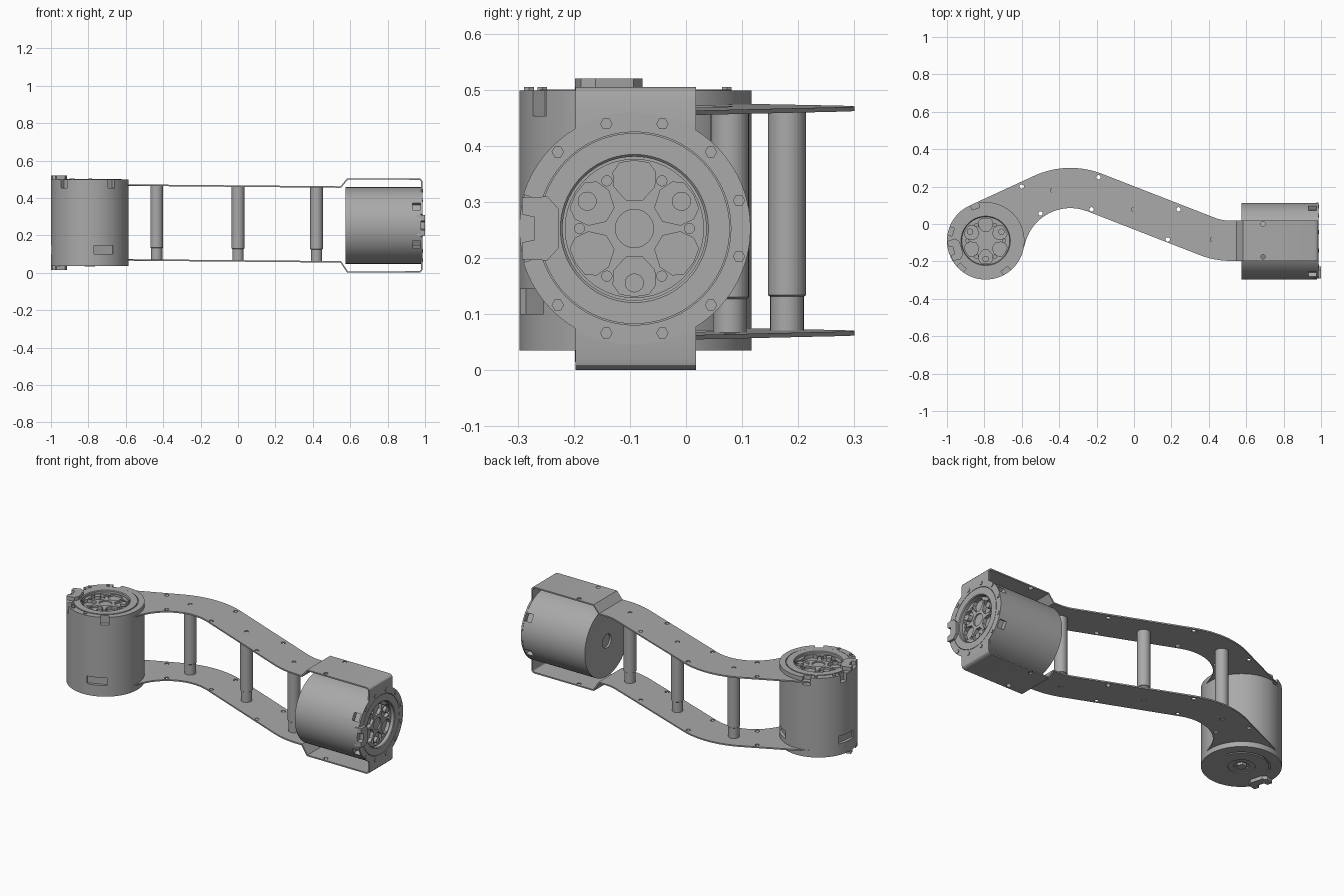
import bpy, bmesh, math
from mathutils import Matrix, Vector

if "Cube" in bpy.data.objects:
    bpy.data.objects.remove(bpy.data.objects["Cube"], do_unlink=True)

GREY = (0.40, 0.40, 0.40, 1)
mat = bpy.data.materials.new("machined_grey")
mat.use_nodes = True
mat.diffuse_color = GREY
mat.node_tree.nodes["Principled BSDF"].inputs["Base Color"].default_value = GREY
parts = []


def finish(name, bm, matrix=Matrix()):
    bmesh.ops.recalc_face_normals(bm, faces=bm.faces)
    bm.transform(matrix)
    mesh = bpy.data.meshes.new(name)
    bm.to_mesh(mesh)
    bm.free()
    mesh.materials.append(mat)
    ob = bpy.data.objects.new(name, mesh)
    bpy.context.collection.objects.link(ob)
    parts.append(ob)
    return ob


def prisms(name, items, matrix=Matrix()):
    """Join extruded outlines, each given as (points, z0, z1)."""
    bm = bmesh.new()
    for pts, z0, z1 in items:
        face = bm.faces.new([bm.verts.new((x, y, z0)) for x, y in pts])
        ext = bmesh.ops.extrude_face_region(bm, geom=[face])
        verts = [v for v in ext["geom"] if isinstance(v, bmesh.types.BMVert)]
        bmesh.ops.translate(bm, verts=verts, vec=(0, 0, z1 - z0))
    return finish(name, bm, matrix)


def lathe(name, profile, matrix, steps=72):
    bm = bmesh.new()
    verts = [bm.verts.new((r, 0, z)) for r, z in profile]
    edges = [bm.edges.new(pair) for pair in zip(verts, verts[1:])]
    bmesh.ops.spin(bm, geom=verts + edges, axis=(0, 0, 1), cent=(0, 0, 0),
                   angle=math.tau, steps=steps)
    bmesh.ops.remove_doubles(bm, verts=bm.verts, dist=1e-5)
    return finish(name, bm, matrix)


def cut(target, cutter):
    mod = target.modifiers.new("cut", "BOOLEAN")
    mod.operation, mod.solver, mod.object = "DIFFERENCE", "EXACT", cutter
    bpy.context.view_layer.objects.active = target
    bpy.ops.object.modifier_apply(modifier="cut")
    parts.remove(cutter)
    bpy.data.objects.remove(cutter, do_unlink=True)


def polar(r, deg):
    return r * math.cos(math.radians(deg)), r * math.sin(math.radians(deg))


def arc(cx, cy, r, a0, a1, n=16):
    return [(cx + polar(r, a0 + (a1 - a0) * i / n)[0],
             cy + polar(r, a0 + (a1 - a0) * i / n)[1]) for i in range(n + 1)]


def circle(cx, cy, r, n=16):
    return arc(cx, cy, r, 0, 360, n)[:-1]


def turned(pts, deg):
    c, s = polar(1, deg)
    return [(x * c - y * s, x * s + y * c) for x, y in pts]


def box(x0, x1, half):
    return [(x0, -half), (x1, -half), (x1, half), (x0, half)]


def actuator(name, M, R, z0, top, ring_top, slots, plug, low_slots):
    floor = top - 0.012
    # Turned housing with raised ring and recessed rotor face
    body = lathe(name + "_housing", [
        (0, z0 + 0.012), (0.04, z0 + 0.012), (0.04, z0), (R, z0), (R, top),
        (0.174, top), (0.174, top - 0.006), (0.170, top - 0.006),
        (0.170, ring_top), (0.132, ring_top), (0.128, ring_top - 0.004),
        (0.128, floor - 0.006), (0.124, floor - 0.006), (0.124, floor),
        (0, floor)], M)
    # Rotor pockets, screw holes and centre bore
    pocket = [(0.05, -0.014), (0.074, -0.036), (0.1, -0.038), (0.117, -0.026),
              (0.121, 0), (0.117, 0.026), (0.1, 0.038), (0.074, 0.036), (0.05, 0.014)]
    cuts = [(circle(0, 0, 0.034, 32), floor - 0.008, top + 0.05)]
    for k in range(6):
        cuts.append((turned(pocket, 30 + 60 * k), floor - 0.02, top + 0.05))
        cuts.append((circle(*polar(0.098, 60 * k), 0.009), floor - 0.01, top + 0.05))
    # Rim slots by the output face and windows low on the side
    for a in slots:
        cuts.append((turned(box(0.18, 0.25, 0.022), a), top - 0.045, top + 0.05))
    for a in low_slots:
        cuts.append((turned(box(0.188, 0.25, 0.055), a), z0 + 0.065, z0 + 0.11))
    cut(body, prisms("cutter", cuts, M))
    # Posts standing in every other pocket
    prisms(name + "_posts", [(circle(*polar(0.097, a), 0.017), floor - 0.025, floor + 0.004)
                             for a in (30, 150, 270)], M)
    # Cable plug with an open notch
    plug_shape = [(0.135, -0.035), (0.155, -0.057), (0.2, -0.055), (0.2, -0.025),
                  (0.178, -0.02), (0.178, 0.02), (0.2, 0.025), (0.2, 0.055),
                  (0.155, 0.057), (0.135, 0.035)]
    shape = turned(plug_shape, plug)
    prisms(name + "_plug", [(shape, top - 0.02, top + 0.022)], M)
    return shape


# Actuators: upright one on the left end, sideways one on the right end
M_A = Matrix.Translation((-0.793, -0.09, 0))
M_B = Matrix(((0, 0, 1, 0), (1, 0, 0, -0.092), (0, 1, 0, 0.2525), (0, 0, 0, 1)))
shape_a = actuator("upright_actuator", M_A, 0.207, 0.035, 0.498, 0.5,
                   (107, 165, 228, 304), 196, (-68, 52, 172))
actuator("side_actuator", M_B, 0.205, 0.575, 0.978, 0.986,
         (-150, -30, 30, 150), 180, ())
prisms("lower_plug", [(shape_a, 0.015, 0.06)], M_A)
rear = [(circle(0, 0, 0.07, 32), 0.02, 0.040)]
groove = arc(0, 0, 0.15, 20, 160) + arc(0, 0, 0.14, 160, 20)
cut(bpy.data.objects["upright_actuator_housing"],
    prisms("cutter", rear + [(groove, 0.02, 0.043)], M_A))
prisms("rear_nut", [(circle(0, 0, 0.028, 6), 0.033, 0.06)], M_A)

# Rim bolts
prisms("side_bolts", [(circle(*polar(0.193, 15 + 30 * k), 0.011, 6), 0.96, 0.990)
                      for k in range(12) if k not in (5, 6)], M_B)
prisms("upright_bolts", [(circle(*polar(0.19, a), 0.010, 6), 0.48, 0.505)
                         for a in (121, 151, 241, 271)], M_A)

# Curved arm plates, leaning slightly along their length
LEAN = -0.009
BEND = 68.7
outline = (arc(-0.34, -0.165, 0.465, 115, BEND) + arc(0.515, 0.25, 0.232, 180 + BEND, 270)
           + [(0.545, 0.018), (0.545, -0.197)]
           + arc(0.515, 0.25, 0.447, 270, 180 + BEND)
           + arc(-0.34, -0.165, 0.25, BEND, 170) + [(-0.793, -0.09), (-0.88, 0.098)])
pillars = [(-0.435, 0.18), (0, 0.078), (0.42, -0.083)]
holes = pillars + [(-0.6, 0.2), (-0.19, 0.25), (-0.5, 0.056), (-0.64, 0.024),
                   (-0.6, -0.07), (-0.227, 0.078), (0.238, 0.078), (0.18, -0.083)]
shear = Matrix()
shear[2][0] = LEAN
for side, z in (("upper", 0.463), ("lower", 0.063)):
    plate = prisms(side + "_arm_plate", [(outline, z - 0.004, z + 0.004)], shear)
    cut(plate, prisms("cutter", [(circle(x, y, 0.012), z - 0.03, z + 0.03)
                                 for x, y in holes], shear))

# Spacer pillars: thick upper length, thinner foot, screw in each end
for i, (x, y) in enumerate(pillars):
    lathe("spacer_pillar_%d" % (i + 1),
          [(0, 0.062), (0.009, 0.062), (0.009, 0.067), (0.030, 0.067), (0.030, 0.127),
           (0.034, 0.130), (0.034, 0.459), (0.009, 0.459), (0.009, 0.464), (0, 0.464)],
          Matrix.Translation((x, y, LEAN * x)), 32)

# Bent straps stepping out over the side actuator and down its face
for side, start, s in (("upper", 0.458, 1), ("lower", 0.058, -1)):
    mid = 0.2525
    path = [(0.535, start), (0.55, start)] + [
        (x, mid + s * h) for x, h in ((0.585, 0.2485), (0.966, 0.2485), (0.975, 0.246),
                                      (0.980, 0.241), (0.982, 0.233), (0.982, 0.172))]
    bm = bmesh.new()
    rows = [[bm.verts.new((x, y, z)) for y in (-0.197, 0.018)] for x, z in path]
    for a, b in zip(rows, rows[1:]):
        bm.faces.new((a[0], a[1], b[1], b[0]))
    strap = finish(side + "_strap", bm)
    mod = strap.modifiers.new("thickness", "SOLIDIFY")
    mod.thickness, mod.offset = 0.008, 0
    bpy.context.view_layer.objects.active = strap
    bpy.ops.object.modifier_apply(modifier="thickness")
    z = mid + s * 0.2485
    cut(strap, prisms("cutter", [(circle(0.69, y, 0.012), z - 0.03, z + 0.03)
                                 for y in (0, -0.175)]))

# Open mounting ring on the face, split at the plug
ring = arc(0, 0, 0.207, -163, 163, 60) + arc(0, 0, 0.172, 163, -163, 60)
prisms("mounting_ring", [(ring, 0.977, 0.986)], M_B)

# Smooth round surfaces, keep edges crisp
bpy.ops.object.select_all(action="DESELECT")
for ob in parts:
    ob.select_set(True)
bpy.context.view_layer.objects.active = parts[0]
bpy.ops.object.shade_smooth_by_angle(angle=math.radians(30))
